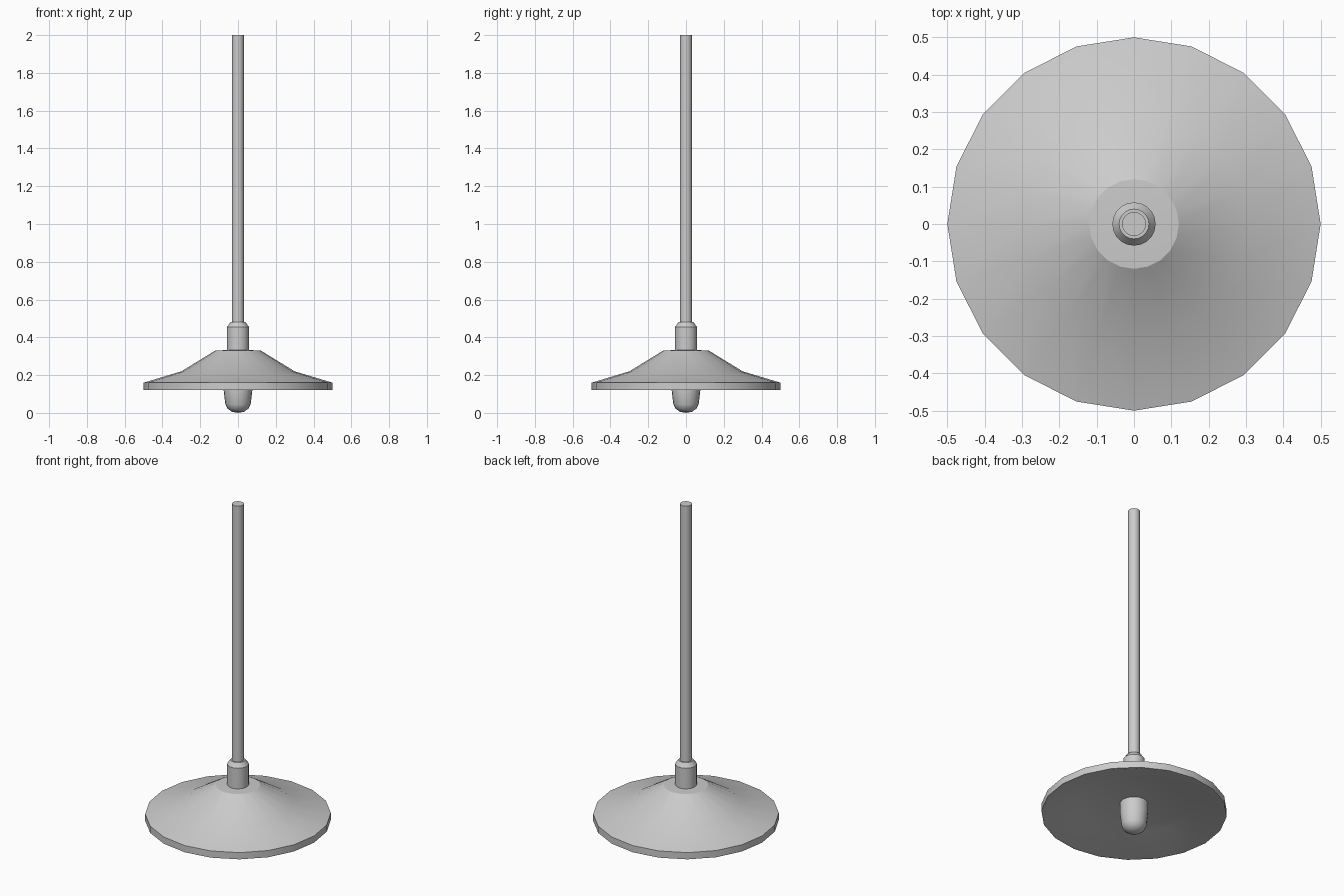
import bpy, bmesh, math

if "Cube" in bpy.data.objects:
    bpy.data.objects.remove(bpy.data.objects["Cube"])


def lathe(name, profile, sides, angle=40):
    """Spin an (r, z) profile about the z axis; r = 0 ends are closed by a single point."""
    bm = bmesh.new()
    rings = []
    for r, z in profile:
        if r == 0:
            rings.append([bm.verts.new((0, 0, z))] * sides)
        else:
            rings.append([bm.verts.new((r * math.cos(2 * math.pi * i / sides),
                                        r * math.sin(2 * math.pi * i / sides), z))
                          for i in range(sides)])
    for a, b in zip(rings, rings[1:]):
        for i in range(sides):
            j = (i + 1) % sides
            bm.faces.new(dict.fromkeys((a[i], a[j], b[j], b[i])))
    bmesh.ops.recalc_face_normals(bm, faces=bm.faces)
    mesh = bpy.data.meshes.new(name)
    bm.to_mesh(mesh)
    bm.free()
    obj = bpy.data.objects.new(name, mesh)
    bpy.context.collection.objects.link(obj)
    bpy.ops.object.select_all(action='DESELECT')
    obj.select_set(True)
    bpy.context.view_layer.objects.active = obj
    bpy.ops.object.shade_smooth_by_angle(angle=math.radians(angle))
    return obj


# Shade: sloped outside with upright rim, recessed flat ceiling inside
lathe("shade", [(0, 0.335), (0.12, 0.33), (0.30, 0.22), (0.50, 0.16), (0.50, 0.12),
                (0.485, 0.12), (0.31, 0.18), (0, 0.18)], 20, 25)

# Socket collar on top of the shade
lathe("socket", [(0, 0.325), (0.058, 0.325), (0.058, 0.455), (0.04, 0.48), (0, 0.48)], 20, 30)

# Hanging rod
lathe("rod", [(0, 0.475), (0.032, 0.475), (0.032, 2.0), (0, 2.0)], 20)

# Bulb with rounded tip
lathe("bulb", [(0, 0.185), (0.077, 0.185), (0.076, 0.12), (0.067, 0.045),
               (0.055, 0.022), (0.032, 0.006), (0, 0.0)], 20)
